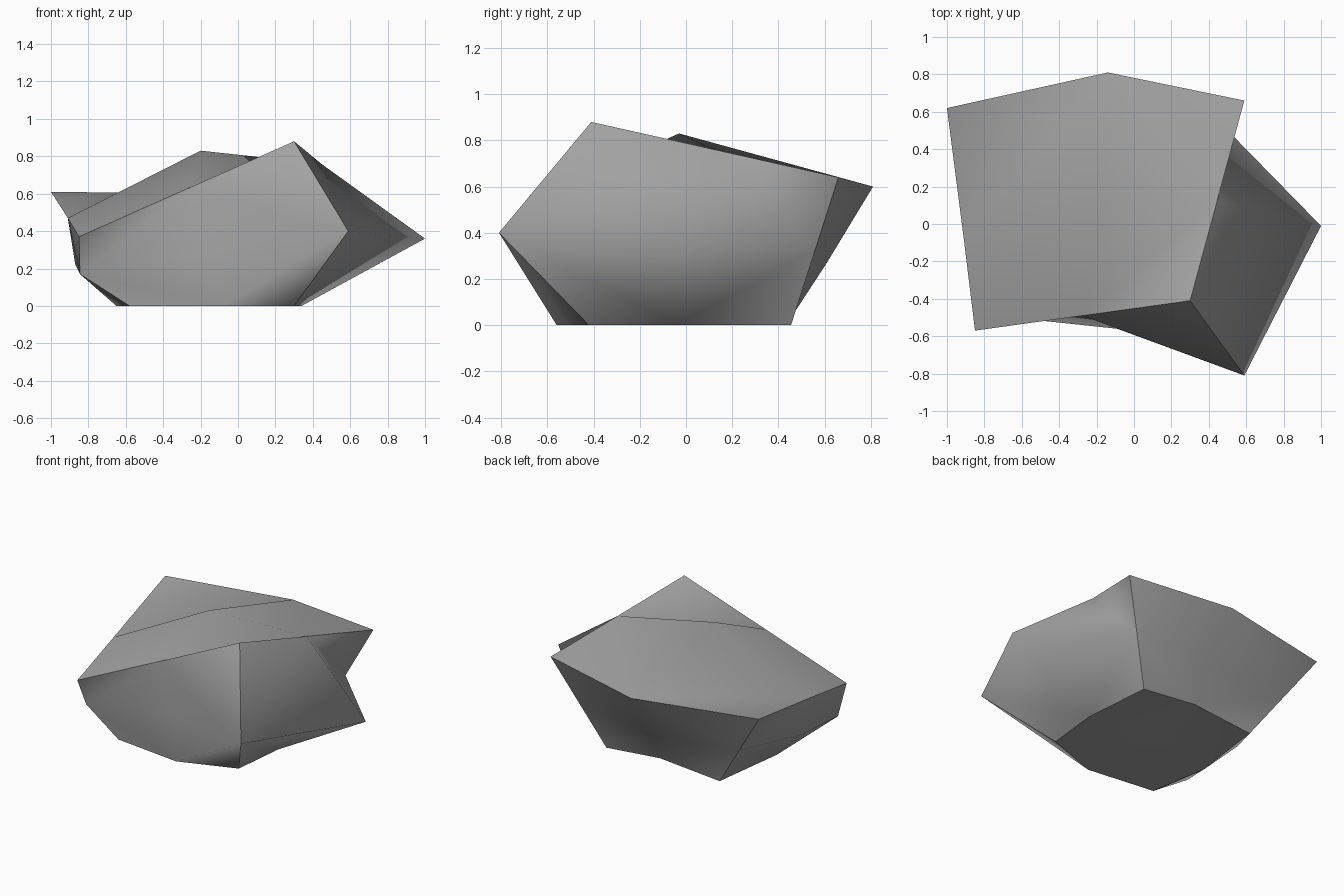
import bpy, bmesh
from mathutils import Vector

cube = bpy.data.objects.get("Cube")
if cube:
    bpy.data.objects.remove(cube, do_unlink=True)

# Boulder: a distorted box. Points are named by the sides they touch:
# Top, Under, Front, bacK, Left (+x), Right (-x)
points = {
    # corners
    "TFL": (.30, -.41, .88), "TFR": (-.85, -.57, .37),
    "TKL": (.59, .66, .64), "TKR": (-1, .62, .61),
    "UFL": (.30, -.42, 0), "UFR": (-.58, -.5, 0),
    "UKL": (.30, .455, 0), "UKR": (-.58, .455, 0),
    # edge middles pushed off the straight line
    "TK": (-.14, .81, .60), "TR": (-.91, -.08, .47),
    "FL": (.59, -.81, .40), "FR": (-.845, -.48, .17),
    "UF": (-.09, -.56, 0), "UK": (-.12, .46, .04),
    "UL": (.34, -.04, 0), "UR": (-.65, -.08, 0),
    # side centres
    "T": (-.20, -.03, .83), "U": (-.13, 0, 0),
    "F": (-.19, -.50, .28), "K": (-.13, .61, .27),
    "L": (1, -.01, .36), "R": (-.87, -.01, .22),
}
points = {frozenset(name): Vector(co) for name, co in points.items()}

# Neighbouring sides, in order around each side
rings = {"T": "LKRF", "U": "LFRK", "F": "LTRU",
         "K": "LURT", "L": "TFUK", "R": "TKUF"}

bm = bmesh.new()
verts = {}


def vert(names):
    key = frozenset(names)
    if key not in verts:
        co = points.get(key)
        if co is None:  # straight edge: halfway between its two corners
            ends = [p for k, p in points.items() if len(k) == 3 and key < k]
            co = (ends[0] + ends[1]) / 2
        verts[key] = bm.verts.new(co)
    return verts[key]


side_of = {}
for side, ring in rings.items():
    for a, b in zip(ring, ring[1:] + ring[0]):
        corner = (vert(side + a), vert(side + a + b), vert(side + b))
        inner = (vert(side), vert(side + a), vert(side + b))
        for tri in (corner, inner):
            face = bm.faces.new(tri)
            face.smooth = True
            side_of[face] = side

# Sharp edges only where two sides meet
for edge in bm.edges:
    edge.smooth = len({side_of[f] for f in edge.link_faces}) == 1
bmesh.ops.recalc_face_normals(bm, faces=bm.faces[:])

mesh = bpy.data.meshes.new("boulder")
bm.to_mesh(mesh)
bm.free()
boulder = bpy.data.objects.new("boulder", mesh)
bpy.context.collection.objects.link(boulder)

# Stone colour
stone = bpy.data.materials.new("grey stone")
stone.use_nodes = True
grey = (.36, .36, .36, 1)
stone.diffuse_color = grey
stone.node_tree.nodes["Principled BSDF"].inputs["Base Color"].default_value = grey
mesh.materials.append(stone)
